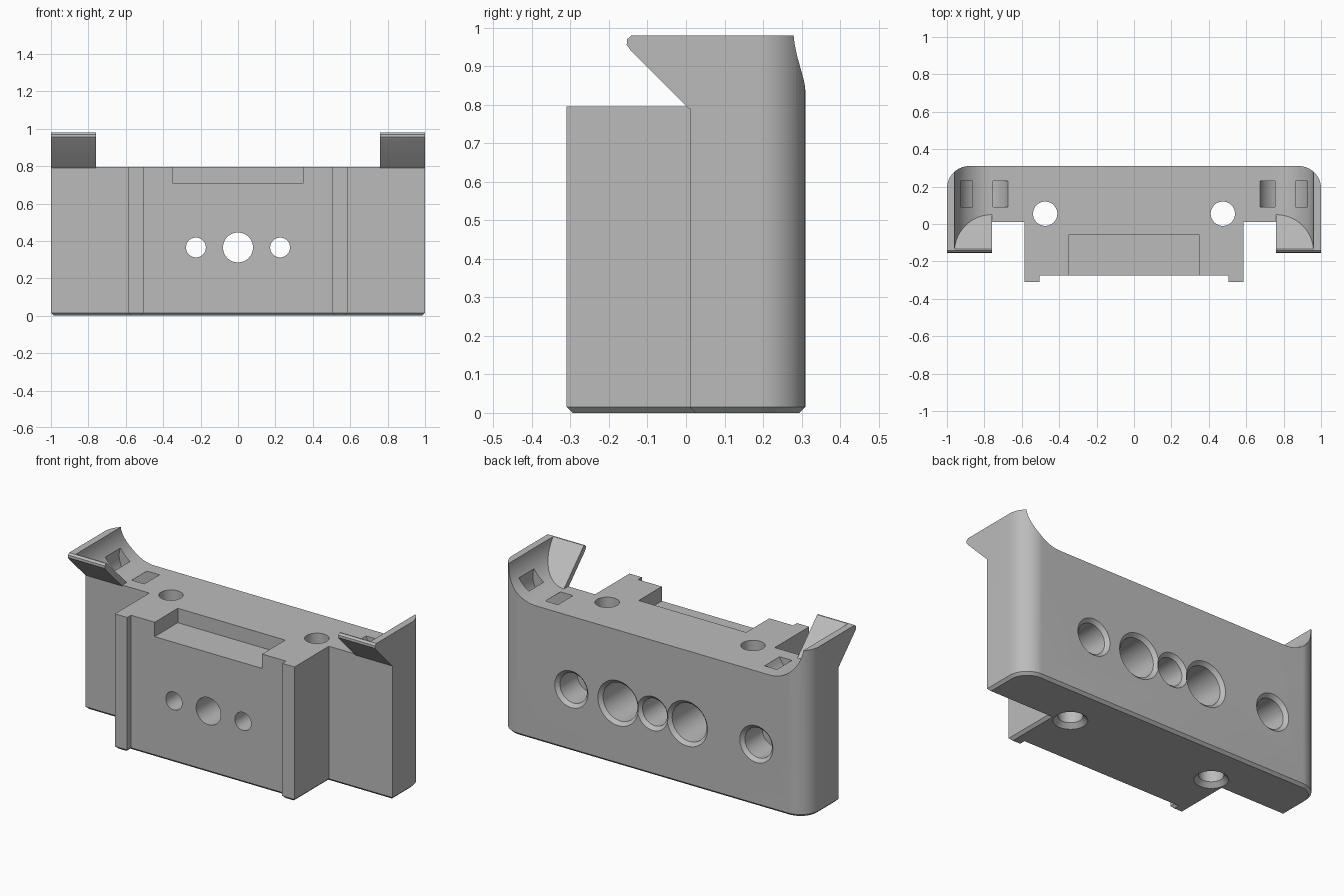
import bpy, bmesh, math
from mathutils import Vector

if "Cube" in bpy.data.objects:
    bpy.data.objects.remove(bpy.data.objects["Cube"])

grey = bpy.data.materials.new("plain grey")
grey.use_nodes = True
COLOUR = (0.5, 0.5, 0.5, 1)
grey.diffuse_color = COLOUR
grey.node_tree.nodes["Principled BSDF"].inputs["Base Color"].default_value = COLOUR


def finish(name, bm):
    bmesh.ops.recalc_face_normals(bm, faces=bm.faces)
    mesh = bpy.data.meshes.new(name)
    bm.to_mesh(mesh)
    bm.free()
    mesh.materials.append(grey)
    ob = bpy.data.objects.new(name, mesh)
    bpy.context.collection.objects.link(ob)
    return ob


def loft(rings):
    """Closed solid through matching rings of points."""
    bm = bmesh.new()
    loops = [[bm.verts.new(p) for p in ring] for ring in rings]
    n = len(loops[0])
    for a, b in zip(loops, loops[1:]):
        for i in range(n):
            j = (i + 1) % n
            bm.faces.new((a[i], a[j], b[j], b[i]))
    bm.faces.new(loops[0])
    bm.faces.new(loops[-1])
    return bm


def prism(pts, start, end, axis):
    place = {"x": lambda u, v, w: (w, u, v),
             "y": lambda u, v, w: (u, w, v),
             "z": lambda u, v, w: (u, v, w)}[axis]
    return loft([[place(u, v, w) for u, v in pts] for w in (start, end)])


def turned(origin, direction, profile, sides=48):
    """Stepped round solid: profile holds (radius, depth) along direction."""
    d = Vector(direction)
    s = Vector((1, 0, 0))
    t = d.cross(s)
    turn = [math.tau * i / sides for i in range(sides)]
    return loft([[Vector(origin) + d * depth + (s * math.cos(a) + t * math.sin(a)) * r
                  for a in turn] for r, depth in profile])


def arc(cx, cy, r, a0, a1, n):
    angles = [math.radians(a0 + (a1 - a0) * i / n) for i in range(n + 1)]
    return [(cx + r * math.cos(a), cy + r * math.sin(a)) for a in angles]


def rect(x0, y0, x1, y1):
    return [(x0, y0), (x1, y0), (x1, y1), (x0, y1)]


def mirror(pts):
    return [(-x, y) for x, y in pts]


TOP, DECK = 0.98, 0.795

# Main body: stepped outline with rounded back corners and a bottom chamfer
half = [(0.505, -0.275), (0.505, -0.31), (0.585, -0.31), (0.585, 0.01), (1, 0.01)]
half += arc(0.88, 0.19, 0.12, 0, 90, 12)
bm = prism(half + mirror(half)[::-1], 0, TOP, "z")
bmesh.ops.recalc_face_normals(bm, faces=bm.faces)
low = [e for e in bm.edges if all(v.co.z < 0.001 for v in e.verts)]
bmesh.ops.bevel(bm, geom=low, offset=0.015, segments=1, affect="EDGES")
body = finish("holder_body", bm)


def combine(bm, operation="DIFFERENCE"):
    tool = finish("cutter", bm)
    tool.hide_render = True
    mod = body.modifiers.new("combine", "BOOLEAN")
    mod.operation = operation
    mod.solver = "EXACT"
    mod.object = tool
    bpy.context.view_layer.objects.active = body
    bpy.ops.object.modifier_apply(modifier=mod.name)
    bpy.data.objects.remove(tool)


# Overhanging front lips at both ends
lip = [(0.008, 0.79), (-0.145, 0.943), (-0.154, 0.956), (-0.153, 0.97),
       (-0.142, TOP), (0.1, TOP), (0.1, 0.79)]
for x0, x1 in ((-1, -0.76), (0.76, 1)):
    combine(prism(lip, x0, x1, "x"), "UNION")

# Open deck between the ends
combine(prism(rect(-0.76, DECK, 0.76, 1.2), -0.6, 0.6, "y"))

for side in (-1, 1):
    # Hollow curve behind each lip, stopped by the lip's sloping back
    curve = [(0.7, DECK)] + arc(0.76, 0.995, 0.2, -90, 0, 20) + [(0.96, 1.1), (0.7, 1.1)]
    scoop = prism([(side * x, z) for x, z in curve], -0.6, 0.6, "y")
    cut = bmesh.ops.bisect_plane(scoop, geom=scoop.verts[:] + scoop.edges[:] + scoop.faces[:],
                                 plane_co=(0, 0.05, DECK), plane_no=(0, -1, -1),
                                 clear_outer=True)
    rim = [g for g in cut["geom_cut"] if isinstance(g, bmesh.types.BMEdge)]
    bmesh.ops.contextual_create(scoop, geom=rim)
    combine(scoop)

    # Curved tie tunnel joining the two slots
    tunnel = arc(0.8, 0.84, 0.135, 150, 385, 24) + arc(0.8, 0.84, 0.065, 385, 150, 24)
    combine(prism([(side * x, z) for x, z in tunnel], 0.09, 0.23, "y"))

    # Upright screw hole, countersunk below
    combine(turned((side * 0.475, 0.055, 0), (0, 0, 1),
                   [(0.1, -0.01), (0.065, 0.025), (0.065, 1)]))

    # Stepped bolt hole through the back
    combine(turned((side * 0.225, 0.31, 0.365), (0, -1, 0),
                   [(0.142, -0.01), (0.112, 0.02), (0.112, 0.35), (0.053, 0.35), (0.053, 0.7)]))

# Central through hole
combine(turned((0, 0.31, 0.365), (0, -1, 0), [(0.11, -0.01), (0.08, 0.02), (0.08, 0.7)]))

# Blind pockets in the back
for x in (0.53, -0.675):
    combine(turned((x, 0.31, 0.365), (0, -1, 0),
                   [(0.118, -0.01), (0.088, 0.02), (0.088, 0.18)]))

# Notch in the top of the front face
notch = rect(-0.35, 0.71, 0.35, 0.9)
combine(prism(notch, -0.4, -0.06, "y"))

bpy.ops.object.select_all(action="DESELECT")
body.select_set(True)
bpy.context.view_layer.objects.active = body
bpy.ops.object.shade_smooth_by_angle(angle=math.radians(30))
